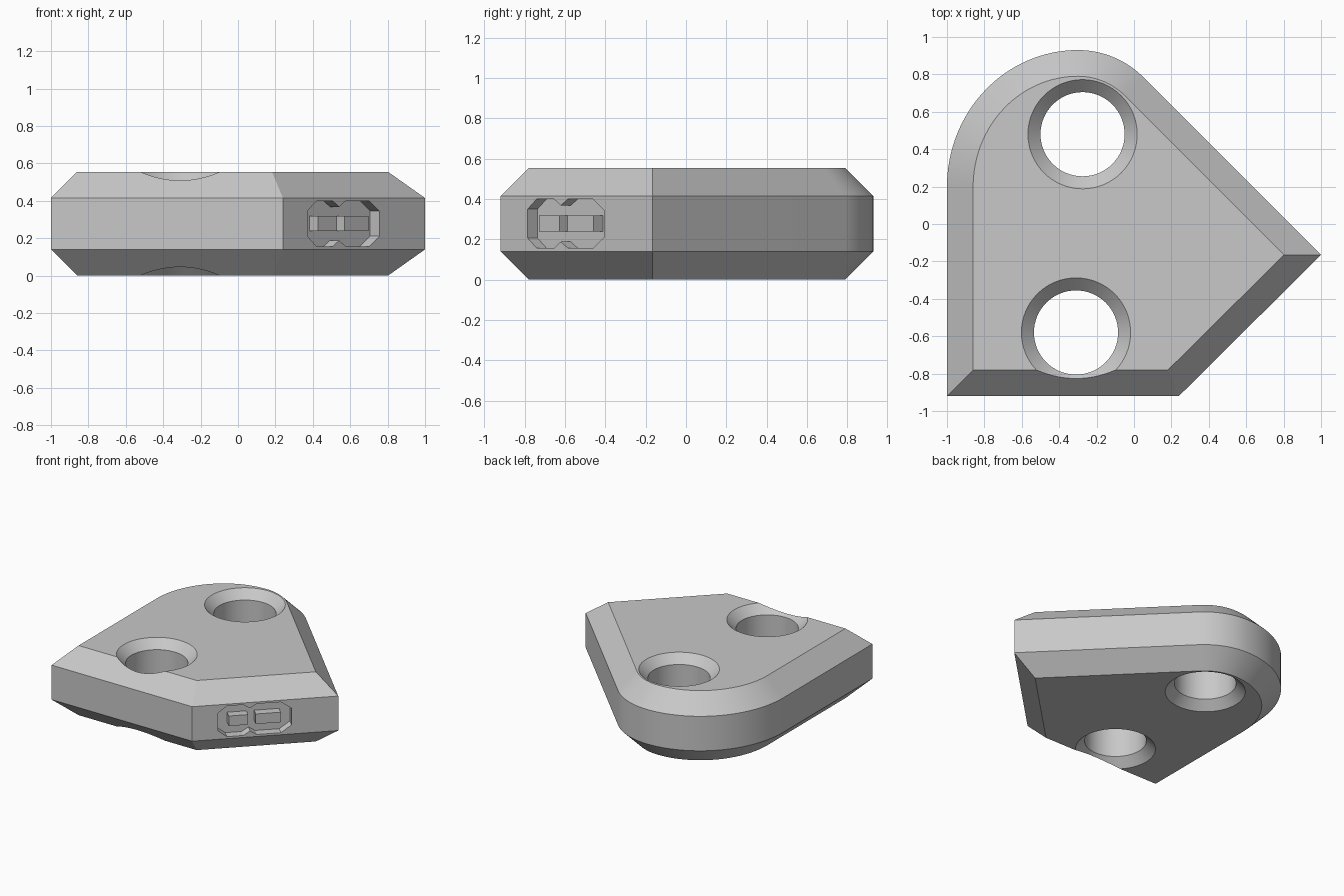
import bpy, bmesh
from math import sin, cos, pi, sqrt
from mathutils import Vector

cube = bpy.data.objects.get("Cube")
if cube:
    bpy.data.objects.remove(cube, do_unlink=True)

grey = bpy.data.materials.new("light grey")
grey.use_nodes = True
grey.diffuse_color = (0.58, 0.58, 0.58, 1)
grey.node_tree.nodes["Principled BSDF"].inputs["Base Color"].default_value = grey.diffuse_color


def loft(name, rings):
    """Closed solid skinned through a stack of equal-length point loops."""
    bm = bmesh.new()
    loops = [[bm.verts.new(p) for p in ring] for ring in rings]
    n = len(loops[0])
    for a, b in zip(loops, loops[1:]):
        for i in range(n):
            j = (i + 1) % n
            bm.faces.new((a[i], a[j], b[j], b[i]))
    bm.faces.new(loops[0][::-1])
    bm.faces.new(loops[-1])
    bmesh.ops.recalc_face_normals(bm, faces=bm.faces)
    mesh = bpy.data.meshes.new(name)
    bm.to_mesh(mesh)
    bm.free()
    mesh.materials.append(grey)
    obj = bpy.data.objects.new(name, mesh)
    bpy.context.collection.objects.link(obj)
    return obj


def cut(target, cutter):
    mod = target.modifiers.new("cut", 'BOOLEAN')
    mod.operation, mod.solver, mod.object = 'DIFFERENCE', 'EXACT', cutter
    bpy.context.view_layer.objects.active = target
    bpy.ops.object.modifier_apply(modifier=mod.name)
    bpy.data.objects.remove(cutter, do_unlink=True)


# Plate: pointed outline with a rounded back corner, inset evenly for the bevels
HEIGHT, BEVEL = 0.555, 0.14


def outline(inset, z):
    d, k = inset, inset * (sqrt(2) - 1)
    pts = [(-1 + d, -0.92 + d), (0.24 - k, -0.92 + d), (1 - d * sqrt(2), -0.165)]
    for i in range(17):
        a = pi / 4 + pi / 4 * i / 16
        r = 0.495 - d
        pts.append((-0.3 + r * cos(a), 0.435 + r * sin(a)))
    for i in range(1, 33):
        a = pi / 2 + pi / 2 * i / 32
        pts.append((-0.3 + (0.7 - d) * cos(a), 0.2 + (0.73 - d) * sin(a)))
    return [Vector((x, y, z)) for x, y in pts]


plate = loft("plate", [outline(BEVEL, 0), outline(0, BEVEL),
                       outline(0, HEIGHT - BEVEL), outline(BEVEL, HEIGHT)])

# Two through holes, countersunk on both sides
BORE, SINK, OVER = 0.225, 0.067, 0.05
levels = [(BORE + SINK + OVER, -OVER), (BORE, SINK),
          (BORE, HEIGHT - SINK), (BORE + SINK + OVER, HEIGHT + OVER)]
for cx, cy in ((-0.275, 0.48), (-0.31, -0.58)):
    rings = [[Vector((cx + r * cos(2 * pi * i / 64), cy + r * sin(2 * pi * i / 64), z))
              for i in range(64)] for r, z in levels]
    cut(plate, loft("hole_cutter", rings))

# Socket in the slanted front face: two joined chamfered lobes
MID, DEPTH = 0.278, 0.068


def on_face(x, z, depth):
    """Point on the slanted face at x, pushed inward by depth."""
    s = depth / sqrt(2)
    return Vector((x - s, x - 1.16 + s, z))


upper = [(0.755, 0.067), (0.70, 0.122), (0.575, 0.122), (0.54, 0.09),
         (0.505, 0.122), (0.42, 0.122), (0.375, 0.072)]
lobes = [(x, MID + h) for x, h in upper] + [(x, MID - h) for x, h in reversed(upper)]
cut(plate, loft("socket_cutter", [[on_face(x, z, d) for x, z in lobes] for d in (DEPTH, -0.05)]))

# Two block pins standing on the socket floor
for name, x0, x1 in (("right_pin", 0.43, 0.53), ("left_pin", 0.57, 0.70)):
    section = [(x0, MID - 0.04), (x1, MID - 0.04), (x1, MID + 0.04), (x0, MID + 0.04)]
    loft(name, [[on_face(x, z, d) for x, z in section] for d in (DEPTH + 0.005, 0.002)])

# Smooth the round walls, keep bevel edges crisp
bpy.ops.object.select_all(action='DESELECT')
plate.select_set(True)
bpy.context.view_layer.objects.active = plate
bpy.ops.object.shade_smooth_by_angle(angle=pi / 6)
